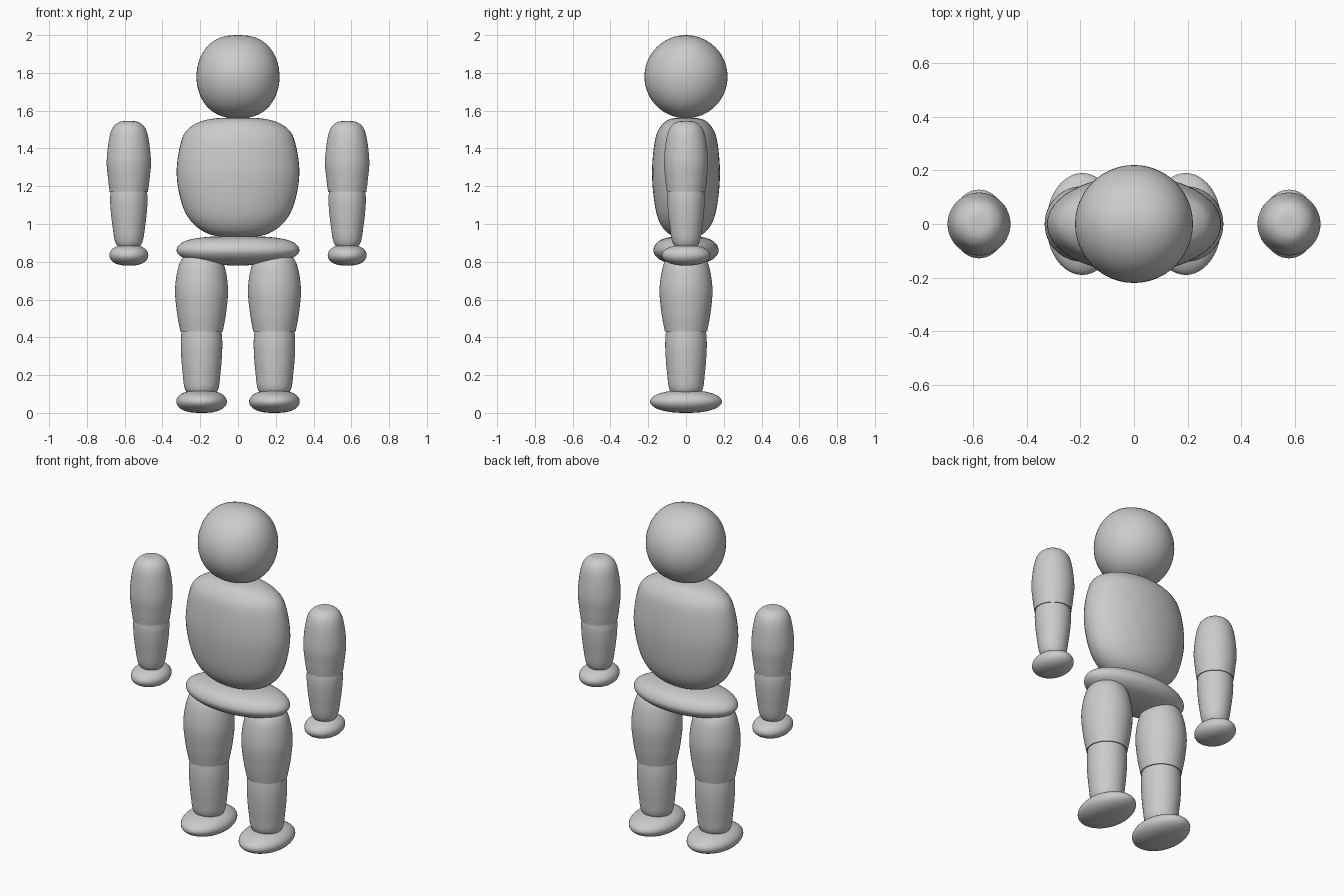
import bpy, bmesh, math
from mathutils import Vector

if "Cube" in bpy.data.objects:
    bpy.data.objects.remove(bpy.data.objects["Cube"], do_unlink=True)

grey = bpy.data.materials.new("plain_grey")
grey.use_nodes = True
colour = (0.6, 0.6, 0.6, 1)
grey.diffuse_color = colour
grey.node_tree.nodes["Principled BSDF"].inputs["Base Color"].default_value = colour

SIDES = 48


def smooth_profile(points, steps=7):
    """Round curve through (rx, ry, z) points; ends on the axis meet it flat."""
    pts = [Vector(p) for p in points]

    def beyond(end, inner):
        if end.x == 0:
            return Vector((-inner.x, -inner.y, inner.z))
        return end * 2 - inner

    pts = [beyond(pts[0], pts[1])] + pts + [beyond(pts[-1], pts[-2])]
    out = []
    for a, b, c, d in zip(pts, pts[1:], pts[2:], pts[3:]):
        for i in range(steps):
            t = i / steps
            out.append(b + (c - a) * t / 2 + (a * 2 - b * 5 + c * 4 - d) * t**2 / 2
                       + (b * 3 - a - c * 3 + d) * t**3 / 2)
    return out + [pts[-2]]


def blob_profile(rx, ry, low, high, ex=1.0, ey=1.0, steps=28):
    """Rounded solid; exponents under one make the sides fuller."""
    out = []
    for i in range(steps + 1):
        a = math.pi * (i / steps - 0.5)
        c = max(math.cos(a), 0) if 0 < i < steps else 0
        out.append(Vector((rx * c**ex, ry * c**ey,
                           (low + high) / 2 + (high - low) / 2 * math.sin(a))))
    return out


def loft(name, profile, x=0.0):
    """Skin elliptical rings stacked along z."""
    bm = bmesh.new()
    rings = []
    for rx, ry, z in profile:
        if rx < 1e-5:
            rings.append([bm.verts.new((x, 0, z))])
            continue
        angles = [math.tau * i / SIDES for i in range(SIDES)]
        rings.append([bm.verts.new((x + rx * math.cos(a), ry * math.sin(a), z))
                      for a in angles])
    for low, high in zip(rings, rings[1:]):
        for i in range(SIDES):
            j = (i + 1) % SIDES
            quad = [low[i % len(low)], low[j % len(low)],
                    high[j % len(high)], high[i % len(high)]]
            bm.faces.new(list(dict.fromkeys(quad)))
    for end in (rings[0], rings[-1]):
        if len(end) > 1:
            bm.faces.new(end)
    bmesh.ops.recalc_face_normals(bm, faces=bm.faces)
    mesh = bpy.data.meshes.new(name)
    bm.to_mesh(mesh)
    bm.free()
    mesh.materials.append(grey)
    obj = bpy.data.objects.new(name, mesh)
    bpy.context.collection.objects.link(obj)
    bpy.ops.object.select_all(action="DESELECT")
    obj.select_set(True)
    bpy.context.view_layer.objects.active = obj
    bpy.ops.object.shade_smooth_by_angle(angle=math.radians(50))
    return obj


def round_profile(points):
    return smooth_profile([(r, r, z) for r, z in points])


# Head, torso and pelvis
loft("head", blob_profile(0.22, 0.22, 1.56, 2.0, ex=0.8))
loft("torso", smooth_profile([
    (0, 0, 0.93), (0.14, 0.08, 0.942), (0.235, 0.135, 1.0), (0.295, 0.165, 1.1),
    (0.325, 0.18, 1.27), (0.3, 0.165, 1.44), (0.25, 0.135, 1.515),
    (0.15, 0.085, 1.555), (0, 0, 1.563)]))
loft("pelvis", smooth_profile([
    (0, 0, 0.78), (0.12, 0.07, 0.787), (0.27, 0.14, 0.812), (0.325, 0.173, 0.857),
    (0.29, 0.15, 0.905), (0.18, 0.09, 0.93), (0, 0, 0.935)]))

# Limbs, mirrored on both sides
for side, sign in (("left", 1), ("right", -1)):
    leg, arm = 0.193 * sign, 0.578 * sign
    loft(side + "_upper_leg", round_profile([
        (0, 0.85), (0.07, 0.842), (0.117, 0.79), (0.14, 0.66), (0.13, 0.53),
        (0.112, 0.43)]), leg)
    loft(side + "_lower_leg", round_profile([
        (0.105, 0.45), (0.11, 0.35), (0.1, 0.21), (0.08, 0.11), (0, 0.08)]), leg)
    loft(side + "_foot", blob_profile(0.134, 0.19, 0, 0.12, ex=0.75, ey=0.85), leg)
    loft(side + "_upper_arm", round_profile([
        (0, 1.545), (0.06, 1.535), (0.098, 1.48), (0.117, 1.34), (0.11, 1.24),
        (0.101, 1.17)]), arm)
    loft(side + "_lower_arm", round_profile([
        (0.094, 1.19), (0.099, 1.12), (0.088, 1.0), (0.065, 0.89), (0, 0.86)]), arm)
    loft(side + "_hand", blob_profile(0.103, 0.128, 0.78, 0.89, ex=0.75, ey=0.85), arm)
